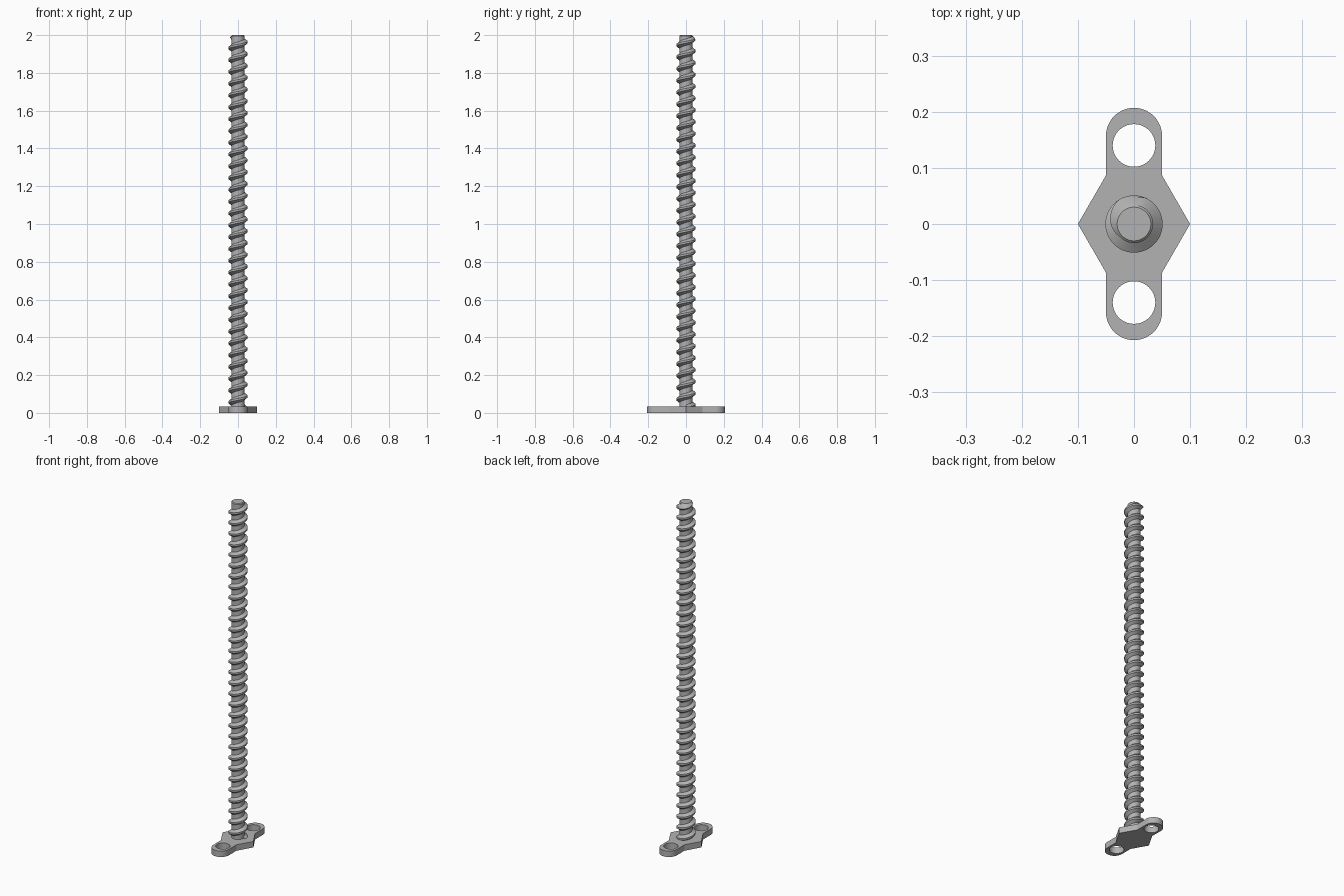
import bpy, bmesh, math

cube = bpy.data.objects.get("Cube")
if cube:
    bpy.data.objects.remove(cube, do_unlink=True)

TOP = 2.0
PLATE = 0.035          # plate thickness
CORE, CREST, TIP = 0.034, 0.051, 0.03
PITCH = 0.0625
SEGS = 48

steel = bpy.data.materials.new("grey metal")
steel.use_nodes = True
GREY = (0.45, 0.45, 0.45, 1)
steel.diffuse_color = GREY
steel.node_tree.nodes["Principled BSDF"].inputs["Base Color"].default_value = GREY


def add(name, mesh):
    mesh.materials.clear()
    mesh.materials.append(steel)
    obj = bpy.data.objects.new(name, mesh)
    bpy.context.scene.collection.objects.link(obj)
    bpy.ops.object.select_all(action="DESELECT")
    obj.select_set(True)
    bpy.context.view_layer.objects.active = obj
    bpy.ops.object.shade_smooth_by_angle(angle=math.radians(30))
    return obj


def arc(cy, r, start, end, n):
    angles = [math.radians(start + (end - start) * i / n) for i in range(n + 1)]
    return [(r * math.cos(a), cy + r * math.sin(a)) for a in angles]


# Base plate: hexagon with two rounded ears, each with a round hole
corner_y = 0.0866
outline = [(0.1, 0), (0.05, corner_y)] + arc(0.157, 0.05, 0, 180, 24)
outline += [(-0.05, corner_y)]
outline += [(-x, -y) for x, y in outline]
holes = [arc(cy, 0.038, 0, 360, 40)[:-1] for cy in (0.14, -0.14)]

curve = bpy.data.curves.new("plate_outline", "CURVE")
curve.dimensions = "2D"
curve.fill_mode = "BOTH"
curve.extrude = PLATE / 2
for loop in [outline] + holes:
    spline = curve.splines.new("POLY")
    spline.points.add(len(loop) - 1)
    for point, (x, y) in zip(spline.points, loop):
        point.co = (x, y, PLATE / 2, 1)
    spline.use_cyclic_u = True
source = bpy.data.objects.new("plate_outline", curve)
bpy.context.scene.collection.objects.link(source)
depsgraph = bpy.context.evaluated_depsgraph_get()
plate_mesh = bpy.data.meshes.new_from_object(source.evaluated_get(depsgraph))
bpy.data.objects.remove(source, do_unlink=True)
bm = bmesh.new()
bm.from_mesh(plate_mesh)
bmesh.ops.remove_doubles(bm, verts=bm.verts, dist=0.00001)
bmesh.ops.recalc_face_normals(bm, faces=bm.faces)
bm.to_mesh(plate_mesh)
bm.free()
add("base_plate", plate_mesh)

# Screw core: plain shaft with a chamfered tip
bm = bmesh.new()
rings = []
for r, z in ((CORE, PLATE / 2), (CORE, TOP - (CORE - TIP)), (TIP, TOP)):
    rings.append([bm.verts.new((x, y, z)) for x, y in arc(0, r, 0, 360, SEGS)[:-1]])
for low, high in zip(rings, rings[1:]):
    for i in range(SEGS):
        j = (i + 1) % SEGS
        bm.faces.new((low[i], low[j], high[j], high[i]))
bm.faces.new(rings[-1])
bm.faces.new(rings[0][::-1])
mesh = bpy.data.meshes.new("screw_core")
bm.to_mesh(mesh)
bm.free()
add("screw_core", mesh)

# Screw thread: trapezoid swept up a right-handed helix, trimmed by the chamfer
tooth = ((CORE - 0.002, -0.019), (CREST, -0.005), (CREST, 0.005), (CORE - 0.002, 0.019))
bm = bmesh.new()
previous = None
start_z = PLATE - 0.01
steps = int((TOP + 0.01 - start_z) / PITCH * SEGS)
for i in range(steps + 1):
    angle = math.tau * i / SEGS
    row = []
    for r, dz in tooth:
        z = min(max(start_z + PITCH * i / SEGS + dz, PLATE / 2), TOP)
        r = min(r, TIP + (TOP - z))
        row.append(bm.verts.new((r * math.cos(angle), r * math.sin(angle), z)))
    if previous:
        for k in range(3):
            bm.faces.new((previous[k], row[k], row[k + 1], previous[k + 1]))
    else:
        bm.faces.new(row)
    previous = row
bm.faces.new(previous[::-1])
bmesh.ops.remove_doubles(bm, verts=bm.verts, dist=0.00001)
bmesh.ops.recalc_face_normals(bm, faces=bm.faces)
mesh = bpy.data.meshes.new("screw_thread")
bm.to_mesh(mesh)
bm.free()
add("screw_thread", mesh)
